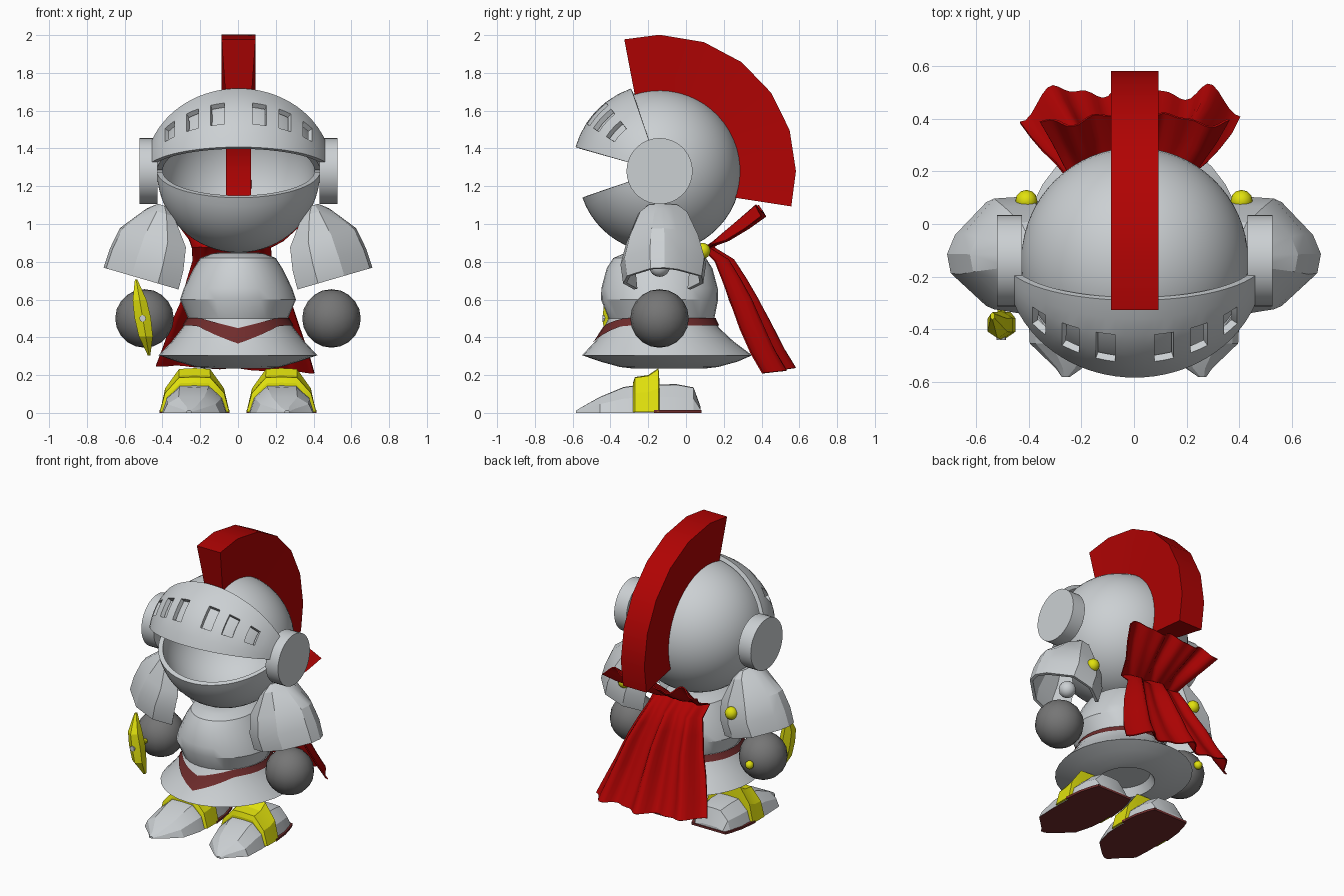
import bpy, bmesh
from math import sin, cos, radians, pi
from mathutils import Vector, Matrix

if "Cube" in bpy.data.objects:
    bpy.data.objects.remove(bpy.data.objects["Cube"])


def material(name, r, g, b):
    m = bpy.data.materials.new(name)
    m.use_nodes = True
    m.diffuse_color = (r, g, b, 1)
    m.node_tree.nodes["Principled BSDF"].inputs["Base Color"].default_value = (r, g, b, 1)
    return m


STEEL = material("light steel", 0.6, 0.63, 0.65)
GLOVE = material("dark grey", 0.18, 0.18, 0.18)
RED = material("red", 0.44, 0.001, 0.001)
MAROON = material("maroon", 0.16, 0.025, 0.025)
GOLD = material("yellow", 0.75, 0.75, 0.004)

HEAD = Vector((0.003, -0.14, 1.28))


def finish(bm, name, mats, angle=35, thick=0):
    """Turn a bmesh into a shaded object, optionally thickened inwards."""
    me = bpy.data.meshes.new(name)
    bm.to_mesh(me)
    bm.free()
    for m in mats:
        me.materials.append(m)
    ob = bpy.data.objects.new(name, me)
    bpy.context.collection.objects.link(ob)
    bpy.ops.object.select_all(action='DESELECT')
    ob.select_set(True)
    bpy.context.view_layer.objects.active = ob
    if thick:
        mod = ob.modifiers.new("thickness", 'SOLIDIFY')
        mod.thickness = thick
        mod.offset = -1
        bpy.ops.object.modifier_apply(modifier=mod.name)
    bpy.ops.object.shade_smooth_by_angle(angle=radians(angle))
    return ob


def skin(name, rows, mats, loop=False, caps=(), skip=None, fix=True, rule=None, **kw):
    """Quads between rows of points; rows may close on themselves and be capped."""
    bm = bmesh.new()
    grid = [[bm.verts.new(p) for p in row] for row in rows]
    n = len(rows[0])
    for r in range(len(rows) - 1):
        for c in range(n if loop else n - 1):
            if skip and skip(r, c):
                continue
            d = (c + 1) % n
            bm.faces.new((grid[r][c], grid[r][d], grid[r + 1][d], grid[r + 1][c]))
    for end in caps:
        bm.faces.new(grid[end])
    if fix:
        bmesh.ops.recalc_face_normals(bm, faces=bm.faces)
    if rule:
        bm.normal_update()
        for f in bm.faces:
            f.material_index = rule(f)
    return finish(bm, name, mats, **kw)


def ball(name, centre, radius, mat, seg=16):
    bm = bmesh.new()
    bmesh.ops.create_uvsphere(bm, u_segments=seg, v_segments=seg // 2 + 2, radius=radius)
    bmesh.ops.translate(bm, verts=bm.verts, vec=centre)
    return finish(bm, name, [mat], 60)


def rod(name, centre, radius, depth, axis, mat, seg=28):
    bm = bmesh.new()
    bmesh.ops.create_cone(bm, cap_ends=True, segments=seg, radius1=radius,
                          radius2=radius, depth=depth)
    turn = Vector((0, 0, 1)).rotation_difference(Vector(axis)).to_matrix().to_4x4()
    bmesh.ops.transform(bm, verts=bm.verts, matrix=Matrix.Translation(centre) @ turn)
    return finish(bm, name, [mat])


def lune(name, rx, radius, angles, phis, thick, skip=None):
    """Rounded shell swept about the ear-to-ear axis."""
    rows = [[HEAD + Vector((rx * sin(p), -radius * cos(p) * cos(a), radius * cos(p) * sin(a)))
             for p in map(radians, phis)] for a in map(radians, angles)]
    return skin(name, rows, [STEEL], thick=thick, skip=skip, fix=False)


# Helmet bowl, open at the face
lune("helmet", 0.432, 0.432, [25 + 316 * i / 48 for i in range(49)],
     [-88 + 176 * i / 32 for i in range(33)], 0.03)

# Raised visor, a little wider than the bowl, with six slots
half = [4.4, 8.7, 13, 17.4, 21.5, 25.5, 29.7, 34, 38.7, 43.4, 47.7, 52, 58, 64, 70]
phis = [-p for p in reversed(half)] + [0] + half
tilts = [16, 24.5, 33, 39.3, 45.7, 52, 61.5, 71]
slots = ((8.5, 17.6), (25.3, 34.2), (43.2, 52.2))


def in_slot(r, c):
    p = abs(phis[c] + phis[c + 1]) / 2
    a = (tilts[r] + tilts[r + 1]) / 2
    return 33 < a < 52 and any(lo < p < hi for lo, hi in slots)


lune("visor", 0.495, 0.463, tilts, phis, 0.028, in_slot)

# Crest: wedge-shaped arc over the helmet, showing inside it
crest = []
for inner, outer in ((108.7, 105), (90, 90), (71, 71), (53, 53), (35, 35), (17.5, 17.5),
                     (0, 0), (-20.5, -15)):
    crest.append([HEAD + Vector((x, r * cos(radians(a)), r * sin(radians(a))))
                  for a, r, x in ((inner, 0.385, -0.066), (outer, 0.722, -0.09),
                                  (outer, 0.722, 0.09), (inner, 0.385, 0.066))])
skin("crest", crest, [RED], loop=True, caps=(0, -1), angle=20)

# Body: chest, waist and flared skirt (z, x radius, y radius, y centre)
BODY = [(0.85, 0.1, 0.13, -0.14), (0.843, 0.14, 0.19, -0.14), (0.82, 0.2, 0.245, -0.14),
        (0.765, 0.235, 0.28, -0.14), (0.66, 0.287, 0.308, -0.14), (0.60, 0.307, 0.31, -0.14),
        (0.50, 0.265, 0.28, -0.13), (0.45, 0.295, 0.305, -0.13), (0.38, 0.35, 0.365, -0.115),
        (0.305, 0.42, 0.45, -0.1), (0.272, 0.325, 0.365, -0.09), (0.243, 0.225, 0.26, -0.09),
        (0.236, 0.18, 0.2, -0.09), (0.29, 0.15, 0.17, -0.09)]
SEG = 32


def ring(z, rx, ry, yc, grow=0):
    return [Vector(((rx + grow) * sin(t), yc - (ry + grow) * cos(t), z))
            for t in (2 * pi * i / SEG for i in range(SEG))]


skin("body", [ring(*s) for s in BODY], [STEEL], loop=True, caps=(0, -1), angle=28)


# Belt following the body, dipping to a point at the front
def body_at(z):
    for a, b in zip(BODY, BODY[1:]):
        if b[0] <= z <= a[0]:
            k = (z - a[0]) / (b[0] - a[0])
            return [u + (v - u) * k for u, v in zip(a, b)]


belt = []
for j in range(5):
    k = j / 4
    row = []
    for i in range(SEG):
        t = 2 * pi * i / SEG
        dip = max(0, 1 - 0.27 * abs(sin(t)) / 0.2) if cos(t) > 0 else 0
        z = 0.502 - 0.04 * k - dip * (0.053 + 0.042 * k)
        row.append(ring(*body_at(z), grow=0.007)[i])
    belt.append(row)
skin("belt", belt, [MAROON], loop=True)

# Cape: pinched at the shoulders, flaring up above and down below
# (y, z, half width, fold, sideways shift)
CAPE = [(0.41, 1.065, 0.36, 0.04, 0), (0.32, 0.995, 0.31, 0.035, 0), (0.22, 0.925, 0.25, 0.025, -0.01),
        (0.14, 0.875, 0.21, 0.012, -0.035), (0.225, 0.81, 0.21, 0.03, -0.03),
        (0.28, 0.71, 0.25, 0.04, -0.02), (0.335, 0.60, 0.29, 0.05, -0.01),
        (0.40, 0.47, 0.34, 0.055, -0.01), (0.465, 0.34, 0.385, 0.055, -0.01),
        (0.53, 0.235, 0.42, 0.055, -0.015)]
cape = []
for j, (y, z, w, fold, shift) in enumerate(CAPE):
    row = []
    lean, lift = (-0.55, 0.8) if j < 3 else (0.95, 0.1)
    bow = 0.03 if j < 3 else 0.09
    for i in range(41):
        u = i / 20 - 1
        wave = fold * (0.7 * sin(9 * u + 1.2) + 0.35 * sin(17 * u + 0.2 * j))
        row.append((u * w + shift, y + wave * lean - bow * u * u * (w / 0.4),
                    z + wave * lift - 0.02 * u * (j > 6)))
    cape.append(row)
skin("cape", cape, [RED], fix=False, thick=0.008, angle=60)

# Boots: half-octagon sections (y, half width, height, outward shift)
BOOT = [(-0.583, 0.015, 0.012, 0.03), (-0.55, 0.05, 0.032, 0.018), (-0.455, 0.15, 0.085, 0.017),
        (-0.33, 0.17, 0.137, 0.003), (-0.24, 0.172, 0.15, 0), (-0.05, 0.165, 0.152, 0),
        (0.04, 0.14, 0.135, 0), (0.078, 0.125, 0.03, 0)]
CUFF = [(-0.28, 0.17, 0.16, 0), (-0.27, 0.184, 0.19, 0), (-0.2, 0.185, 0.2, 0),
        (-0.145, 0.183, 0.237, 0), (-0.14, 0.165, 0.16, 0)]
SOLE = [(-0.17, 0.185, 0.015, 0), (-0.05, 0.172, 0.015, 0), (0.04, 0.148, 0.015, 0),
        (0.083, 0.131, 0.015, 0)]


def boot_rows(side, sections, base=0):
    shape = ((-1, 0), (-0.85, 0.55), (-0.45, 0.98), (0, 1), (0.45, 0.98), (0.85, 0.55), (1, 0))
    return [[(side * (0.23 + dx + w * px), y, max(base, h * pz)) for px, pz in shape]
            for y, w, h, dx in sections]


def sole_rows(side):
    return [[(side * (0.23 + w * px), y, z) for px, z in
             ((-1, 0), (-1, h), (1, h), (1, 0))] for y, w, h, _ in SOLE]


# Shoulder guard outline, open towards the body
GUARD = ((-1, -0.72), (-0.45, -1), (0.25, -0.9), (0.93, -0.3), (1, 0.05),
         (0.85, 0.4), (0.25, 1), (-0.45, 1.04), (-1, 0.72))

for side, word in ((1, "left"), (-1, "right")):
    # Ear disc
    rod(word + "_ear_disc", (side * 0.477 + 0.003, -0.14, 1.28), 0.175, 0.095, (1, 0, 0), STEEL, 36)

    # Bell-shaped shoulder guard
    top = Vector((0.40, -0.125, 1.10))
    axis, across = Vector((0.28, 0, -0.96)), Vector((0.96, 0, 0.28))
    rows = []
    for t, ru, rv in ((0, 0.025, 0.08), (0.04, 0.075, 0.13), (0.18, 0.182, 0.19),
                      (0.30, 0.203, 0.222), (0.405, 0.207, 0.208)):
        row = [top + axis * t + across * ru * u + Vector((0, rv * v, 0)) for u, v in GUARD]
        rows.append([(side * p.x, p.y, p.z) for p in row])
    skin(word + "_shoulder_guard", rows, [STEEL], caps=(0,), thick=0.02, angle=25)

    # Arm stub, hand and cape stud
    ball(word + "_arm", (side * 0.43, -0.14, 0.775), 0.055, STEEL, 12)
    ball(word + "_hand", (side * 0.495, -0.14, 0.5), 0.155, GLOVE)
    ball(word + "_cape_stud", (side * 0.41, 0.088, 0.858), 0.042, GOLD, 12)

    # Boot with dark underside, heel sole and gold cuff
    skin(word + "_boot", boot_rows(side, BOOT), [STEEL, MAROON], loop=True, caps=(0, -1),
         angle=18, rule=lambda f: int(f.normal.z < -0.9))
    skin(word + "_heel_sole", sole_rows(side), [MAROON], loop=True, caps=(0, -1))
    skin(word + "_boot_cuff", boot_rows(side, CUFF, 0.005), [GOLD], loop=True,
         caps=(0, -1), angle=18)

# Sword hilt held in the right hand: grip, pommel, tilted spindle guard
rod("hilt_grip", (-0.505, -0.17, 0.5), 0.016, 0.36, (0, 1, 0), GOLD, 10)
ball("hilt_pommel", (-0.505, 0.025, 0.5), 0.028, GOLD, 10)
guard = []
for h, wx, wy, y in ((-0.2, 0.008, 0.014, -0.35), (-0.1, 0.043, 0.05, -0.385),
                     (0, 0.05, 0.055, -0.385), (0.09, 0.043, 0.05, -0.385),
                     (0.2, 0.008, 0.014, -0.35)):
    guard.append([(-0.505 - 0.17 * h + wx * cos(a), y + wy * sin(a), 0.505 + h)
                  for a in (2 * pi * (i + 0.5) / 6 for i in range(6))])
skin("hilt_guard", guard, [GOLD], loop=True, caps=(0, -1), angle=15)
rod("hilt_socket", (-0.505, -0.436, 0.5), 0.018, 0.012, (0, 1, 0), STEEL, 8)
